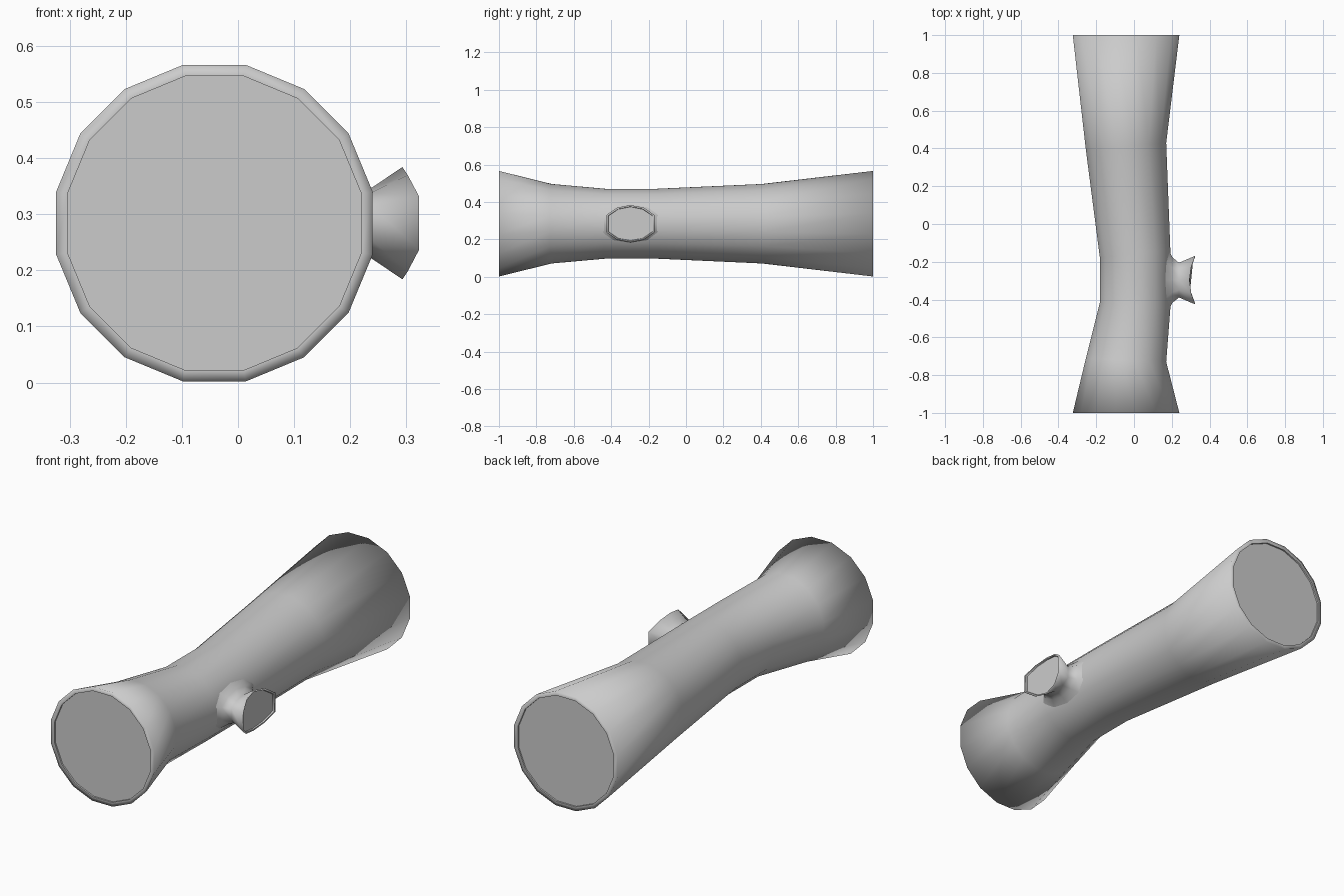
import bpy, bmesh, math

cube = bpy.data.objects.get("Cube")
if cube:
    bpy.data.objects.remove(cube, do_unlink=True)

grey = bpy.data.materials.new("plain_grey")
grey.use_nodes = True
COLOR = (0.6, 0.6, 0.6, 1)
grey.diffuse_color = COLOR
grey.node_tree.nodes["Principled BSDF"].inputs["Base Color"].default_value = COLOR

MID_Z = 0.284


def loft(name, rings, capped_start):
    """Bridge rings of points; the last two rings of an end form its recessed cap."""
    bm = bmesh.new()
    loops = [[bm.verts.new(p) for p in ring] for ring in rings]
    n = len(loops[0])
    for a, b in zip(loops, loops[1:]):
        for i in range(n):
            j = (i + 1) % n
            bm.faces.new((a[i], a[j], b[j], b[i]))
    # Close the ends
    bm.faces.new(loops[-1])
    sharp = [loops[-1], loops[-2]]
    if capped_start:
        bm.faces.new(loops[0])
        sharp += [loops[0], loops[1]]
    bmesh.ops.recalc_face_normals(bm, faces=bm.faces)
    for f in bm.faces:
        f.smooth = len(f.verts) == 4
    # Crisp inner rims
    for loop in sharp:
        for i in range(n):
            bm.edges.get((loop[i], loop[(i + 1) % n])).smooth = False
    mesh = bpy.data.meshes.new(name)
    bm.to_mesh(mesh)
    bm.free()
    mesh.materials.append(grey)
    obj = bpy.data.objects.new(name, mesh)
    bpy.context.collection.objects.link(obj)
    return obj


# Log trunk: (y, centre x, flat radius, lean)
SIDES = 16


def trunk_ring(y, cx, flat, lean=0):
    r = flat / math.cos(math.pi / SIDES)
    ring = []
    for i in range(SIDES):
        a = math.tau * (i + 0.5) / SIDES
        ring.append((cx + r * math.cos(a), y + lean * math.cos(a), MID_Z + r * math.sin(a)))
    return ring


END, RIM, DEPTH = 0.282, 0.262, 0.008
trunk = [(-1 + DEPTH, -0.042, RIM), (-1, -0.042, RIM), (-1, -0.042, END),
         (-0.72, -0.042, 0.2125, -0.01), (-0.43, 0.006, 0.1865, -0.015),
         (-0.16, 0.006, 0.1865, 0.02), (0.41, -0.042, 0.2125, 0.02),
         (1, -0.042, END), (1, -0.042, RIM), (1 - DEPTH, -0.042, RIM)]
loft("log_trunk", [trunk_ring(*t) for t in trunk], True)

# Branch stub: flared ten-sided outline, saddle-shaped along its length
QUARTER = [(1, 0.47), (0.56, 0.86), (0, 1), (-0.56, 0.86), (-1, 0.47)]
OUTLINE = QUARTER + [(-u, -v) for u, v in QUARTER]


def stub_ring(x, half_y, half_z, side_rise, top_rise=0):
    return [(x + side_rise * u * u + top_rise * v * v, -0.297 + half_y * u, MID_Z + half_z * v)
            for u, v in OUTLINE]


stub = [(0.184, 0.17, 0.105, 0, -0.022), (0.205, 0.12, 0.078, 0, -0.008), (0.238, 0.092, 0.063, 0),
        (0.293, 0.128, 0.1, 0.03), (0.294, 0.119, 0.092, 0.028), (0.288, 0.117, 0.09, 0.026)]
loft("branch_stub", [stub_ring(*s) for s in stub], False)
